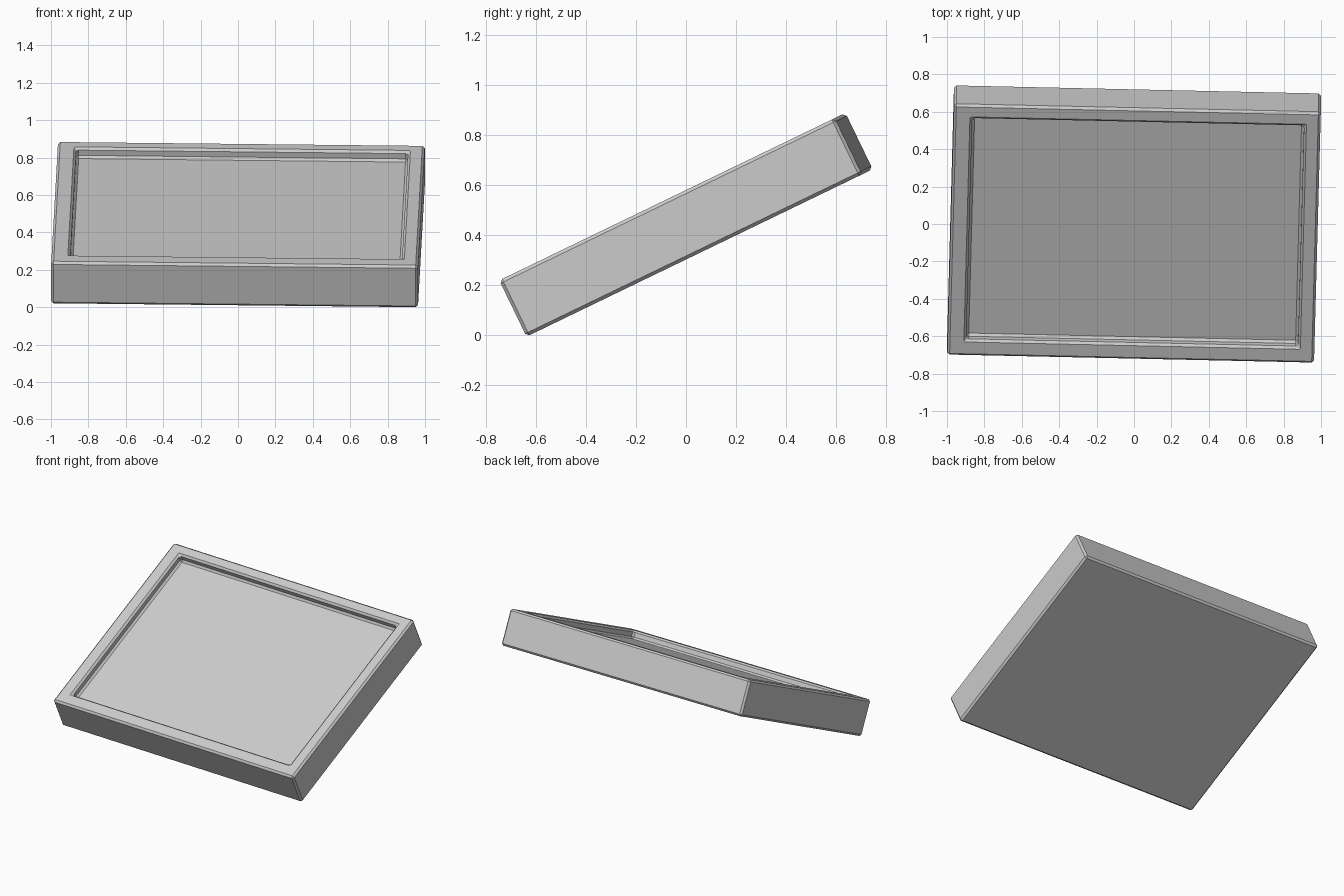
import bpy, bmesh
from math import radians
from mathutils import Matrix, Vector

if "Cube" in bpy.data.objects:
    bpy.data.objects.remove(bpy.data.objects["Cube"])

W, L, T = 1.962, 1.49, 0.25      # width, length, thickness
DEPTH, BEVEL = 0.057, 0.013      # recess depth, edge chamfer
RIM_L, RIM_R, RIM_F, RIM_B = 0.10, 0.088, 0.096, 0.083

bm = bmesh.new()


def ring(x0, x1, y0, y1, z):
    return [bm.verts.new(p) for p in
            ((x0, y0, z), (x1, y0, z), (x1, y1, z), (x0, y1, z))]


# Tray section: outer wall, flat rim, recess wall and floor
outer = (-W / 2, W / 2, -L / 2, L / 2)
inner = (-W / 2 + RIM_L, W / 2 - RIM_R, -L / 2 + RIM_F, L / 2 - RIM_B)
rings = [ring(*outer, 0), ring(*outer, T), ring(*inner, T), ring(*inner, T - DEPTH)]
bm.faces.new(reversed(rings[0]))
bm.faces.new(rings[-1])
for a, b in zip(rings, rings[1:]):
    for i in range(4):
        j = (i + 1) % 4
        bm.faces.new((a[i], a[j], b[j], b[i]))
bm.normal_update()

# Chamfer every real corner, leaving the flat rim seams alone
edges = [e for e in bm.edges if e.calc_face_angle(0) > radians(30)]
bmesh.ops.bevel(bm, geom=edges, offset=BEVEL, segments=1,
                affect='EDGES', clamp_overlap=True)
bmesh.ops.recalc_face_normals(bm, faces=bm.faces[:])

# Tilt the tray up at the back with a slight turn in its own plane
bm.transform(Matrix.Rotation(radians(25.8), 4, 'X') @ Matrix.Rotation(radians(-1.4), 4, 'Z'))

# Centre it and rest it on the ground
lo = Vector([min(v.co[k] for v in bm.verts) for k in range(3)])
hi = Vector([max(v.co[k] for v in bm.verts) for k in range(3)])
bm.transform(Matrix.Translation((-(lo.x + hi.x) / 2, -(lo.y + hi.y) / 2, -lo.z)))

mesh = bpy.data.meshes.new("tilted_tray")
bm.to_mesh(mesh)
bm.free()
tray = bpy.data.objects.new("tilted_tray", mesh)
bpy.context.collection.objects.link(tray)
